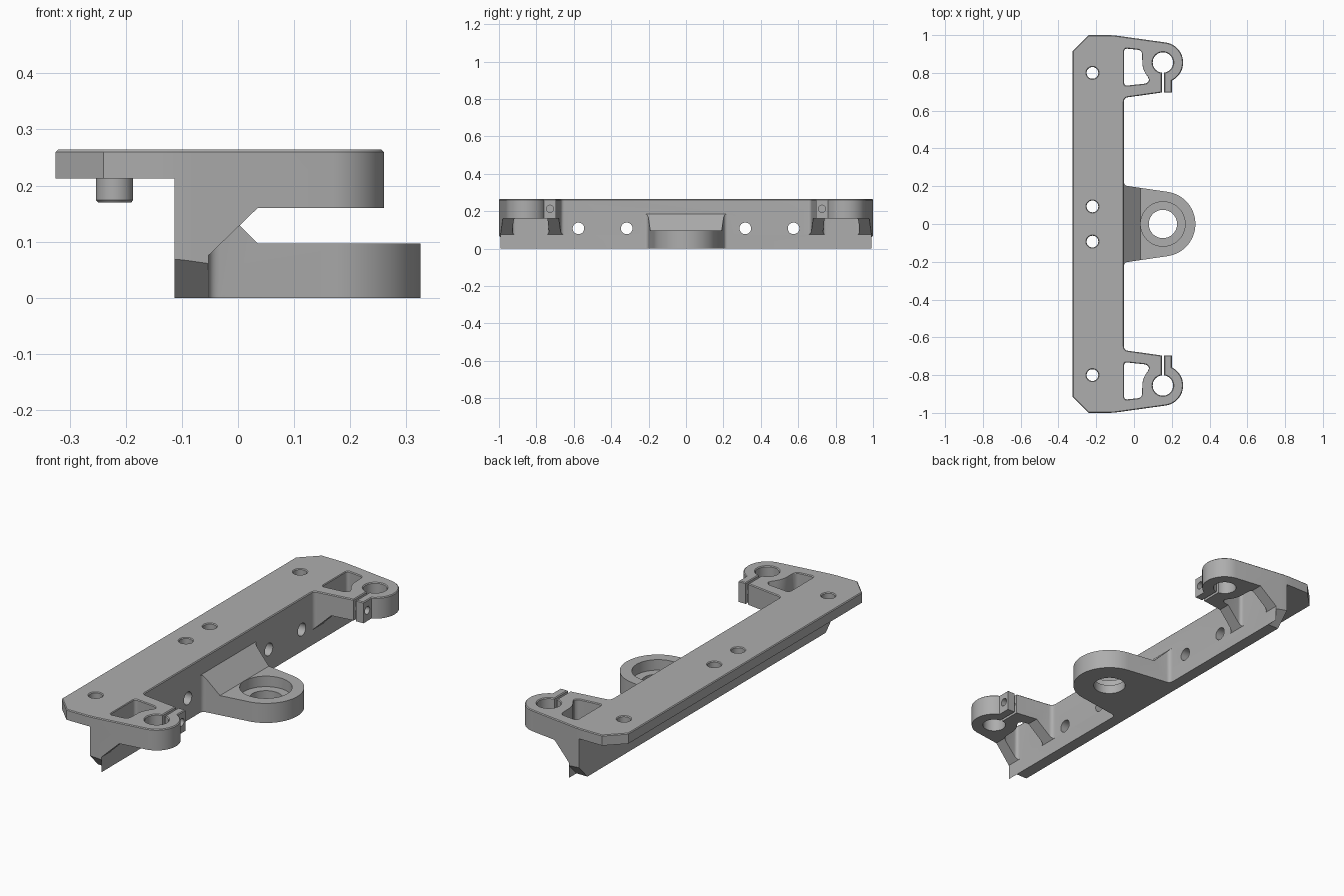
import bpy
import bmesh
from math import radians, cos, sin, pi
from mathutils import Vector, Matrix

cube = bpy.data.objects.get("Cube")
if cube:
    bpy.data.objects.remove(cube, do_unlink=True)

# One plain grey material
grey = bpy.data.materials.new("grey_plastic")
grey.use_nodes = True
grey.diffuse_color = (0.42, 0.42, 0.42, 1)
grey.node_tree.nodes["Principled BSDF"].inputs["Base Color"].default_value = (0.42, 0.42, 0.42, 1)

TOP = 0.264
CLAMP = (0.153, 0.855)


def arc(center, r, a0, a1, n=24):
    return [(center[0] + r * cos(radians(a0 + (a1 - a0) * i / n)),
             center[1] + r * sin(radians(a0 + (a1 - a0) * i / n))) for i in range(n + 1)]


def fillet(prev, corner, nxt, r, n=6):
    """Round a polygon corner by a quadratic blend."""
    p, c, q = Vector(prev), Vector(corner), Vector(nxt)
    a, b = c + (p - c).normalized() * r, c + (q - c).normalized() * r
    return [tuple(a * (1 - t) ** 2 + c * 2 * t * (1 - t) + b * t * t)
            for t in (i / n for i in range(n + 1))]


def make(name, bm, matrix=Matrix()):
    bmesh.ops.transform(bm, matrix=matrix, verts=bm.verts)
    bmesh.ops.recalc_face_normals(bm, faces=bm.faces)
    me = bpy.data.meshes.new(name)
    bm.to_mesh(me)
    bm.free()
    me.materials.append(grey)
    ob = bpy.data.objects.new(name, me)
    bpy.context.collection.objects.link(ob)
    return ob


def loft(name, pts, rings, matrix=Matrix()):
    """Stack copies of an outline; each ring is (height, scale)."""
    bm = bmesh.new()
    mid = sum((Vector(p) for p in pts), Vector((0, 0))) / len(pts)
    loops = []
    for z, s in rings:
        loops.append([bm.verts.new((*(mid + (Vector(p) - mid) * s), z)) for p in pts])
    n = len(pts)
    for a, b in zip(loops, loops[1:]):
        for i in range(n):
            bm.faces.new((a[i], a[(i + 1) % n], b[(i + 1) % n], b[i]))
    bm.faces.new(loops[0])
    bm.faces.new(loops[-1])
    return make(name, bm, matrix)


def prism(name, pts, z0, z1, chamfer=0, matrix=Matrix()):
    ob = loft(name, pts, [(z0, 1), (z1, 1)], matrix)
    if chamfer:
        bm = bmesh.new()
        bm.from_mesh(ob.data)
        edges = [e for e in bm.edges if all(v.co.z > z1 - 1e-5 for v in e.verts)]
        bmesh.ops.bevel(bm, geom=edges, offset=chamfer, segments=1, affect='EDGES')
        bm.to_mesh(ob.data)
        bm.free()
    return ob


def boolean(target, tool, op):
    mod = target.modifiers.new("cut", 'BOOLEAN')
    mod.object, mod.operation, mod.solver = tool, op, 'EXACT'
    bpy.context.view_layer.objects.active = target
    bpy.ops.object.modifier_apply(modifier=mod.name)
    bpy.data.objects.remove(tool, do_unlink=True)


def circle(x, y, r, n=40):
    return arc((x, y), r, 0, 360 * (n - 1) / n, n - 1)


def flared(name, pts, flare):
    """Vertical cutter with a small chamfer at the top surface."""
    return loft(name, pts, [(-0.1, 1), (TOP - 0.004, 1), (TOP + 0.004, 1 + 2 * flare)])


SIDE = Matrix.Rotation(pi / 2, 4, 'X')                       # profile (x, z) along y
ACROSS = Matrix(((0, 0, 1, 0), (1, 0, 0, 0), (0, 1, 0, 0), (0, 0, 0, 1)))  # (y, z) along x

# Bracket body: plan outline trimmed by the side profile
root, tab = (-0.053, 0.668), (0.147, 0.696)
half = (fillet((-0.053, 0), root, tab, 0.02)
        + [tab, (0.147, 0.83), (0.16, 0.83), (0.16, 0.696), (0.2, 0.696)]
        + arc(CLAMP, 0.107, -64, 81)
        + fillet((0.17, 0.96), (-0.113, 1), (-0.24, 1), 0.03)
        + [(-0.24, 1), (-0.325, 0.915)])
plan = half + [(x, -y) for x, y in reversed(half)]
body = prism("bracket_body", plan, -0.05, TOP, 0.004)
profile = [(-0.4, 0.213), (-0.113, 0.213), (-0.113, 0), (-0.053, 0), (-0.053, 0.075),
           (0.035, 0.16), (0.4, 0.16), (0.4, 0.4), (-0.4, 0.4)]
boolean(body, prism("side_trim", profile, -1.2, 1.2, 0, SIDE), 'INTERSECT')

# Central ear with sloped gusset and stepped bore
ear_half = [(-0.08, 0.225)] + fillet((-0.053, 0.24), (-0.053, 0.204), (0.175, 0.17), 0.02) \
    + arc((0.153, 0), 0.172, 82, 0)
ear_plan = ear_half + [(x, -y) for x, y in reversed(ear_half[:-1])]
ear = prism("pivot_ear", ear_plan, 0, 0.3)
ear_side = [(-0.2, -0.1), (0.4, -0.1), (0.4, 0.097), (0.035, 0.097), (-0.053, 0.185), (-0.2, 0.185)]
boolean(ear, prism("ear_trim", ear_side, -1, 1, 0, SIDE), 'INTERSECT')
boolean(body, ear, 'UNION')
boolean(body, prism("bore", circle(0.153, 0, 0.075), -0.1, 0.15), 'DIFFERENCE')
boolean(body, prism("counterbore", circle(0.153, 0, 0.118), 0.045, 0.15), 'DIFFERENCE')

for s in (1, -1):
    # Pocket that follows the clamp ring
    pocket = (fillet((-0.053, 0.735), (-0.053, 0.93), (0.043, 0.92), 0.02)
              + fillet((-0.053, 0.93), (0.043, 0.92), (0.043, 0.86), 0.025)
              + arc(CLAMP, 0.109, 180, 222, 10)
              + fillet((0.082, 0.775), (0.075, 0.745), (-0.053, 0.731), 0.02)
              + fillet((0.075, 0.745), (-0.053, 0.731), (-0.053, 0.93), 0.02))
    boolean(body, flared("pocket", [(x, s * y) for x, y in pocket], 0.04), 'DIFFERENCE')
    # Clamp bore and plate screw holes
    for x, y, r in ((*CLAMP, 0.054), (-0.22, 0.8, 0.031), (-0.22, 0.093, 0.031)):
        boolean(body, flared("hole", circle(x, s * y, r), 0.004 / r), 'DIFFERENCE')
    # Holes through the web and the clamp screw hole
    for y in (0.575, 0.317):
        boolean(body, prism("web_hole", circle(s * y, 0.108, 0.031), -0.3, 0.2, 0, ACROSS), 'DIFFERENCE')
    boolean(body, prism("clamp_screw", circle(s * 0.727, 0.213, 0.019), 0.085, 0.3, 0, ACROSS), 'DIFFERENCE')
    # Chamfered lower end of the web
    wedge = [(s * 0.93, -0.003), (s * 1.03, 0.101), (s * 1.03, -0.003)]
    boolean(body, prism("web_end", wedge, -0.2, -0.0531, 0, ACROSS), 'DIFFERENCE')

# Locating pins under the plate
pins = [loft(f"{side}_locating_pin", circle(-0.22, y, 0.033), [(0.17, 0.9), (0.174, 1), (0.22, 1)])
        for side, y in (("front", -0.45), ("back", 0.45))]

for ob in [body] + pins:
    bpy.ops.object.select_all(action='DESELECT')
    ob.select_set(True)
    bpy.context.view_layer.objects.active = ob
    bpy.ops.object.shade_smooth_by_angle(angle=radians(25))
